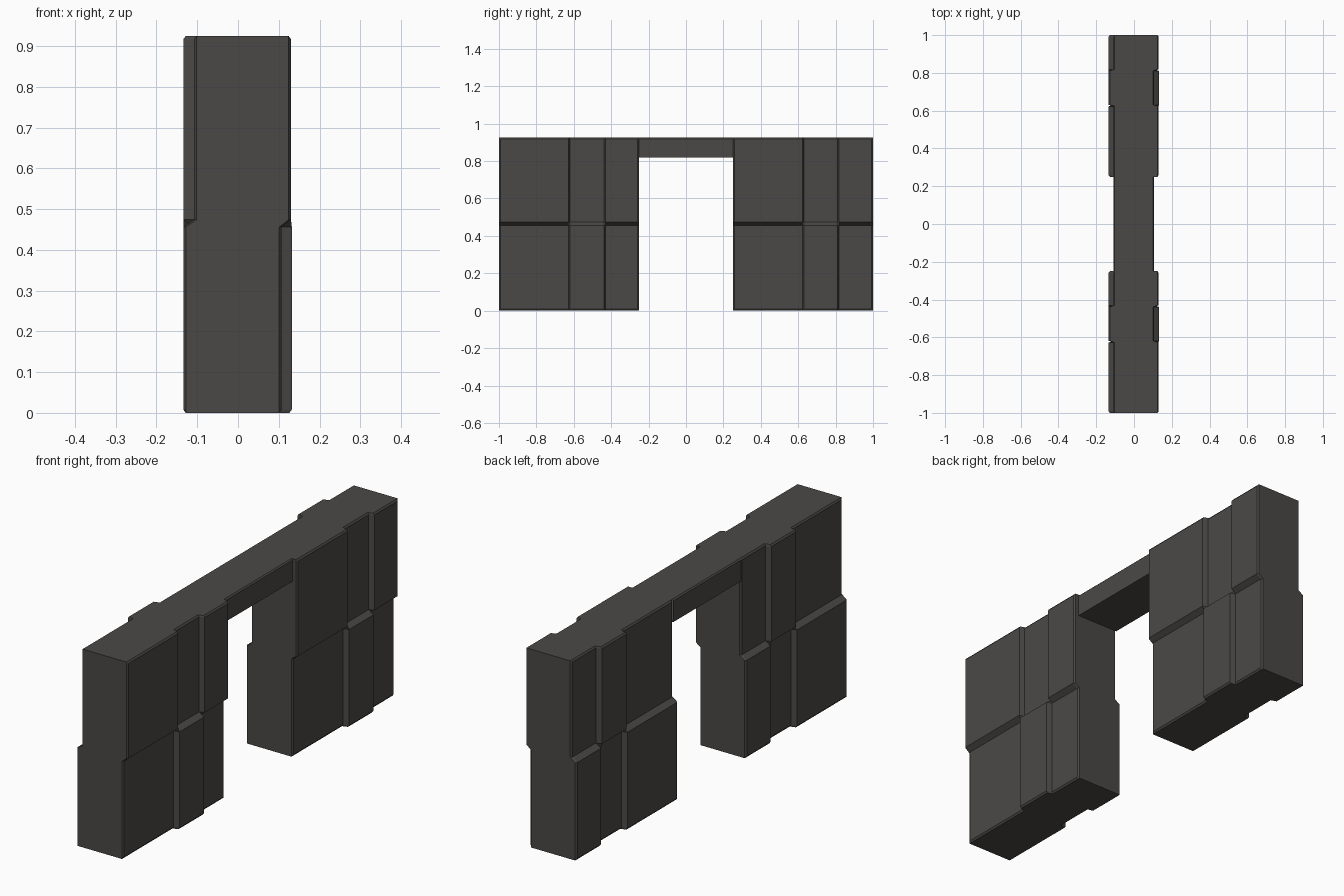
import bpy, bmesh

if "Cube" in bpy.data.objects:
    bpy.data.objects.remove(bpy.data.objects["Cube"])

H, SPLIT = 0.925, 0.465
DY, DZ = 0.004, 0.009          # half-widths of the sloped steps
EDGE = 0.008                   # softened outer edge


def finish(name, bm):
    bmesh.ops.recalc_face_normals(bm, faces=bm.faces)
    me = bpy.data.meshes.new(name)
    bm.to_mesh(me)
    bm.free()
    ob = bpy.data.objects.new(name, me)
    bpy.context.collection.objects.link(ob)
    return ob


def make_pier(name, y0):
    """Pier of six staggered blocks, alternately shifted along x."""
    bm = bmesh.new()
    s1, s2, w = 0.377, 0.565, 0.75
    ys = [0, EDGE, s1 - DY, s1 + DY, s2 - DY, s2 + DY, w - EDGE, w]
    zs = [0, EDGE, SPLIT - DZ, SPLIT + DZ, H - EDGE, H]
    col = [0, 0, 0, 1, 1, 2, 2, 2]
    row = [0, 0, 0, 1, 1, 1]
    grids = []
    for side in (-1, 1):
        grid = []
        for i, y in enumerate(ys):
            line = []
            for j, z in enumerate(zs):
                shifted = (col[i] + row[j]) % 2 == 1
                if side > 0:
                    x = 0.130 if shifted else 0.107
                    if shifted and row[j] == 0:
                        x = 0.132
                else:
                    x = -0.108 if shifted else -0.134
                if i in (0, len(ys) - 1) or j in (0, len(zs) - 1):
                    x -= side * 0.006
                line.append(bm.verts.new((x, y0 + y, z)))
            grid.append(line)
        grids.append(grid)
        for i in range(len(ys) - 1):
            for j in range(len(zs) - 1):
                bm.faces.new((grid[i][j], grid[i + 1][j],
                              grid[i + 1][j + 1], grid[i][j + 1]))
    # top, bottom and end faces joining both sides
    a, b = grids
    for j in (0, len(zs) - 1):
        for i in range(len(ys) - 1):
            bm.faces.new((a[i][j], a[i + 1][j], b[i + 1][j], b[i][j]))
    for i in (0, len(ys) - 1):
        for j in range(len(zs) - 1):
            bm.faces.new((a[i][j], a[i][j + 1], b[i][j + 1], b[i][j]))
    return finish(name, bm)


def make_lintel():
    """Beam over the doorway, open at the ends where it meets the piers."""
    bm = bmesh.new()
    x0, x1, z0, c = -0.108, 0.107, 0.82, 0.006
    prof = [(x0, z0), (x1, z0), (x1, H - c), (x1 - c, H), (x0 + c, H), (x0, H - c)]
    loops = [[bm.verts.new((x, y, z)) for x, z in prof] for y in (-0.25, 0.25)]
    for k in range(len(prof)):
        n = (k + 1) % len(prof)
        bm.faces.new((loops[0][k], loops[0][n], loops[1][n], loops[1][k]))
    return finish("doorway_lintel", bm)


parts = [make_pier("front_pier", -1.0), make_pier("back_pier", 0.25), make_lintel()]

# dark stone colour
mat = bpy.data.materials.new("dark_stone")
mat.diffuse_color = (0.07, 0.066, 0.062, 1)
mat.use_nodes = True
mat.node_tree.nodes["Principled BSDF"].inputs["Base Color"].default_value = mat.diffuse_color
for p in parts:
    p.data.materials.append(mat)
